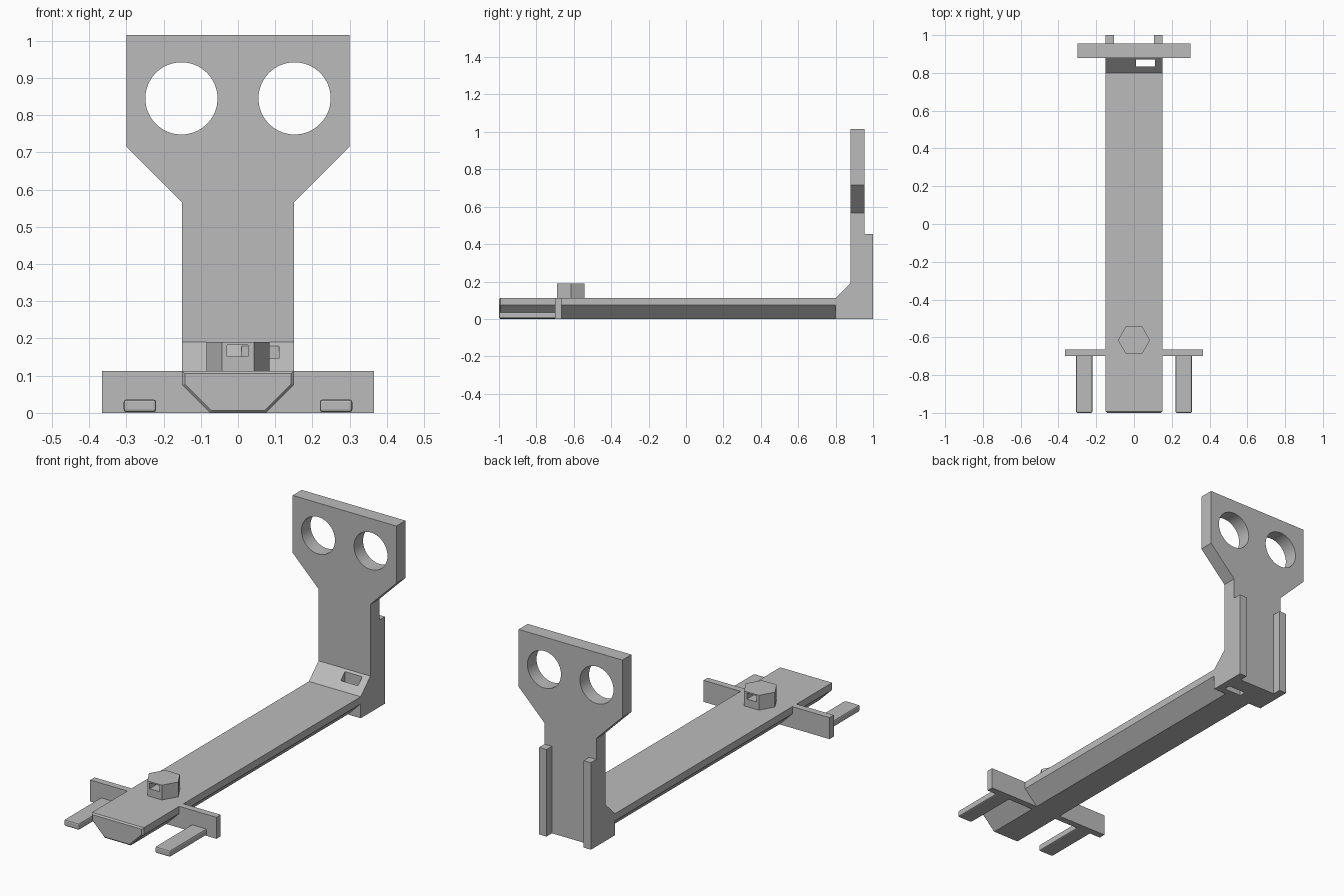
import bpy, bmesh, math
from mathutils import Vector

cube = bpy.data.objects.get("Cube")
if cube:
    bpy.data.objects.remove(cube, do_unlink=True)

grey = bpy.data.materials.new("light grey plastic")
grey.use_nodes = True
colour = (0.5, 0.5, 0.5, 1)
grey.diffuse_color = colour
grey.node_tree.nodes["Principled BSDF"].inputs["Base Color"].default_value = colour

AXES = {"X": lambda a, b, d: (d, a, b),
        "Y": lambda a, b, d: (a, d, b),
        "Z": lambda a, b, d: (a, b, d)}


def extrude(name, outline, axis, start, end):
    """Extrude a 2D outline along an axis from start to end."""
    place = AXES[axis]
    bm = bmesh.new()
    face = bm.faces.new([bm.verts.new(place(a, b, start)) for a, b in outline])
    grown = bmesh.ops.extrude_face_region(bm, geom=[face])["geom"]
    shift = Vector(place(0, 0, end - start))
    bmesh.ops.translate(bm, vec=shift,
                        verts=[g for g in grown if isinstance(g, bmesh.types.BMVert)])
    bmesh.ops.recalc_face_normals(bm, faces=bm.faces)
    mesh = bpy.data.meshes.new(name)
    bm.to_mesh(mesh)
    bm.free()
    mesh.materials.append(grey)
    obj = bpy.data.objects.new(name, mesh)
    bpy.context.collection.objects.link(obj)
    return obj


def rect(a0, a1, b0, b1):
    return [(a0, b0), (a1, b0), (a1, b1), (a0, b1)]


def ring(ca, cb, radius, sides):
    return [(ca + radius * math.cos(math.tau * i / sides),
             cb + radius * math.sin(math.tau * i / sides)) for i in range(sides)]


def mirrored(half):
    return half + [(-a, b) for a, b in reversed(half)]


def apply(obj, mod):
    bpy.context.view_layer.objects.active = obj
    bpy.ops.object.modifier_apply(modifier=mod.name)


def cut(obj, cutter):
    mod = obj.modifiers.new("cut", "BOOLEAN")
    mod.operation = "DIFFERENCE"
    mod.solver = "EXACT"
    mod.object = cutter
    apply(obj, mod)
    bpy.data.objects.remove(cutter, do_unlink=True)


def bevel_edges(obj, width, segments, rule):
    """Bevel the edges whose two end points satisfy the rule."""
    bm = bmesh.new()
    bm.from_mesh(obj.data)
    edges = [e for e in bm.edges if rule(e.verts[0].co, e.verts[1].co)]
    bmesh.ops.bevel(bm, geom=edges, offset=width, segments=segments,
                    profile=0.5, affect="EDGES")
    bm.to_mesh(obj.data)
    bm.free()


TOP = 0.1125      # upper face of the beam
HALF = 0.15       # half width of beam and post

# Long beam with tapered underside and chamfered front end
beam = extrude("beam", mirrored([(0.075, 0), (HALF, 0.075), (HALF, TOP)]), "Y", -1, 0.8)
bevel_edges(beam, 0.007, 1, lambda p, q: p.y < -0.99 and q.y < -0.99)

# Upright plate with flared head and two round holes
plate = extrude("upright_plate",
                mirrored([(HALF, 0), (HALF, 0.565), (0.3, 0.715), (0.3, 1.015)]),
                "Y", 0.88, 0.955)
for x in (-0.152, 0.152):
    cut(plate, extrude("hole_cutter", ring(x, 0.845, 0.097, 64), "Y", 0.8, 1.1))

# Sloped corner block with a vertical slot
block = extrude("corner_block", [(0.8, 0), (0.88, 0), (0.88, 0.19), (0.8, TOP)],
                "X", -HALF, HALF)
cut(block, extrude("slot_cutter", rect(0.01, 0.11, 0.835, 0.87), "Z", -0.1, 0.3))

# Hexagonal knob with a square passage
knob = extrude("hex_knob", ring(0, -0.615, 0.085, 6), "Z", TOP, 0.19)
cut(knob, extrude("passage_cutter", rect(-0.03, 0.027, 0.152, 0.183), "Y", -0.8, -0.4))

# Paired parts: back ribs, cross wings and front prongs
for side, s in (("left", 1), ("right", -1)):
    extrude(side + "_back_rib", rect(s * 0.107, s * HALF, 0, 0.455), "Y", 0.955, 1)
    wing = [(0.075, 0), (0.365, 0), (0.365, TOP), (HALF, TOP), (HALF, 0.075)]
    extrude(side + "_cross_wing", [(s * x, z) for x, z in wing], "Y", -0.7, -0.665)
    prong = extrude(side + "_prong", rect(s * 0.22, s * 0.307, 0.002, 0.036), "Y", -1, -0.7)
    bevel_edges(prong, 0.007, 2, lambda p, q: min(p.y, q.y) < -0.99)
    for poly in prong.data.polygons:
        poly.use_smooth = False
